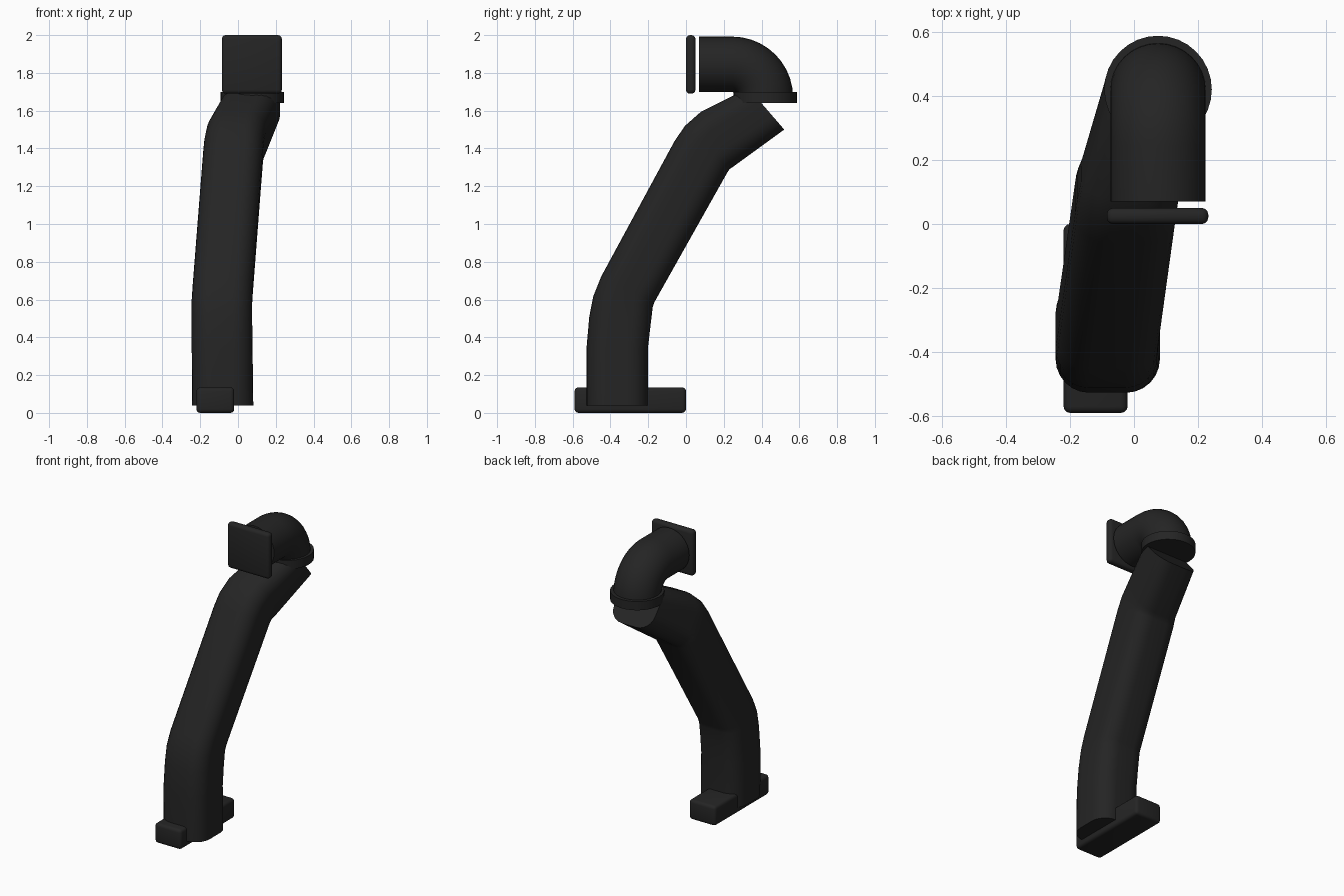
import bpy, bmesh, math
from mathutils import Vector

cube = bpy.data.objects.get("Cube")
if cube:
    bpy.data.objects.remove(cube, do_unlink=True)

black = bpy.data.materials.new("matte_black")
black.use_nodes = True
COLOUR = (0.018, 0.018, 0.018, 1)
black.diffuse_color = COLOUR
bsdf = black.node_tree.nodes["Principled BSDF"]
bsdf.inputs["Base Color"].default_value = COLOUR
bsdf.inputs["Roughness"].default_value = 0.7


def finish(name, bm, angle=35):
    bmesh.ops.recalc_face_normals(bm, faces=bm.faces[:])
    mesh = bpy.data.meshes.new(name)
    bm.to_mesh(mesh)
    bm.free()
    mesh.materials.append(black)
    obj = bpy.data.objects.new(name, mesh)
    bpy.context.collection.objects.link(obj)
    bpy.ops.object.select_all(action="DESELECT")
    obj.select_set(True)
    bpy.context.view_layer.objects.active = obj
    bpy.ops.object.shade_smooth_by_angle(angle=math.radians(angle))
    return obj


def rounded_box(name, low, high, radius):
    low, high = Vector(low), Vector(high)
    bm = bmesh.new()
    bmesh.ops.create_cube(bm, size=1)
    for v in bm.verts:
        v.co = (low + high) / 2 + v.co * (high - low)
    bmesh.ops.bevel(bm, geom=bm.edges[:], offset=radius, segments=3,
                    profile=0.5, affect="EDGES")
    return finish(name, bm)


def section(corner, steps):
    """Unit outline from -1 to 1 with rounded corners; corner 1 gives a circle."""
    pts = []
    for q, (sx, sy) in enumerate([(1, 1), (-1, 1), (-1, -1), (1, -1)]):
        for i in range(steps + (corner < 1)):
            a = (q + i / steps) * math.pi / 2
            pts.append((sx * (1 - corner) + corner * math.cos(a),
                        sy * (1 - corner) + corner * math.sin(a)))
    return pts


def loft(name, rings, outline):
    """Each ring: x centre, x half width, then outer and inner (y, z) points."""
    bm = bmesh.new()
    loops = []
    for x, half, outer, inner in rings:
        o, i = Vector((x, *outer)), Vector((x, *inner))
        loops.append([bm.verts.new((o + i) / 2 + Vector((u * half, 0, 0)) + (o - i) / 2 * v)
                      for u, v in outline])
    for a, b in zip(loops, loops[1:]):
        for k in range(len(a)):
            n = (k + 1) % len(a)
            bm.faces.new((a[k], a[n], b[n], b[k]))
    bm.faces.new(loops[0])
    bm.faces.new(loops[-1])
    return finish(name, bm)


# Foot bar and front plate
rounded_box("foot_bar", (-0.22, -0.59, 0), (-0.02, 0, 0.135), 0.02)
rounded_box("front_plate", (-0.085, 0, 1.69), (0.232, 0.05, 2.0), 0.02)

# Long bent main pipe with a rounded square section
loft("main_pipe", [
    (-0.081, 0.162, (-0.527, 0.04), (-0.202, 0.04)),
    (-0.084, 0.161, (-0.527, 0.34), (-0.202, 0.34)),
    (-0.085, 0.160, (-0.512, 0.51), (-0.187, 0.47)),
    (-0.085, 0.160, (-0.490, 0.62), (-0.176, 0.56)),
    (-0.081, 0.159, (-0.450, 0.72), (-0.168, 0.585)),
    (-0.026, 0.158, (-0.060, 1.44), (0.220, 1.275)),
    (-0.020, 0.158, (-0.005, 1.52), (0.230, 1.29)),
    (-0.008, 0.157, (0.080, 1.595), (0.245, 1.30)),
    (0.068, 0.154, (0.330, 1.72), (0.520, 1.50)),
], section(0.65, 6))

# Round elbow turning from the plate down to the collar
R, BEND = 0.147, 0.175
cy, cz = 0.245, 1.67
elbow = [(0.075, 0.149, (0.07, cz + BEND + R), (0.07, cz + BEND - R))]
for k in range(11):
    a = math.pi / 2 * k / 10
    s, c = math.sin(a), math.cos(a)
    elbow.append((0.075, 0.149, (cy + (BEND + R) * s, cz + (BEND + R) * c),
                  (cy + (BEND - R) * s, cz + (BEND - R) * c)))
loft("elbow", elbow, section(1, 8))

# Collar ring under the elbow
loft("collar", [(0.075, 0.168, (0.588, z), (0.252, z)) for z in (1.64, 1.70)],
     section(1, 8))
